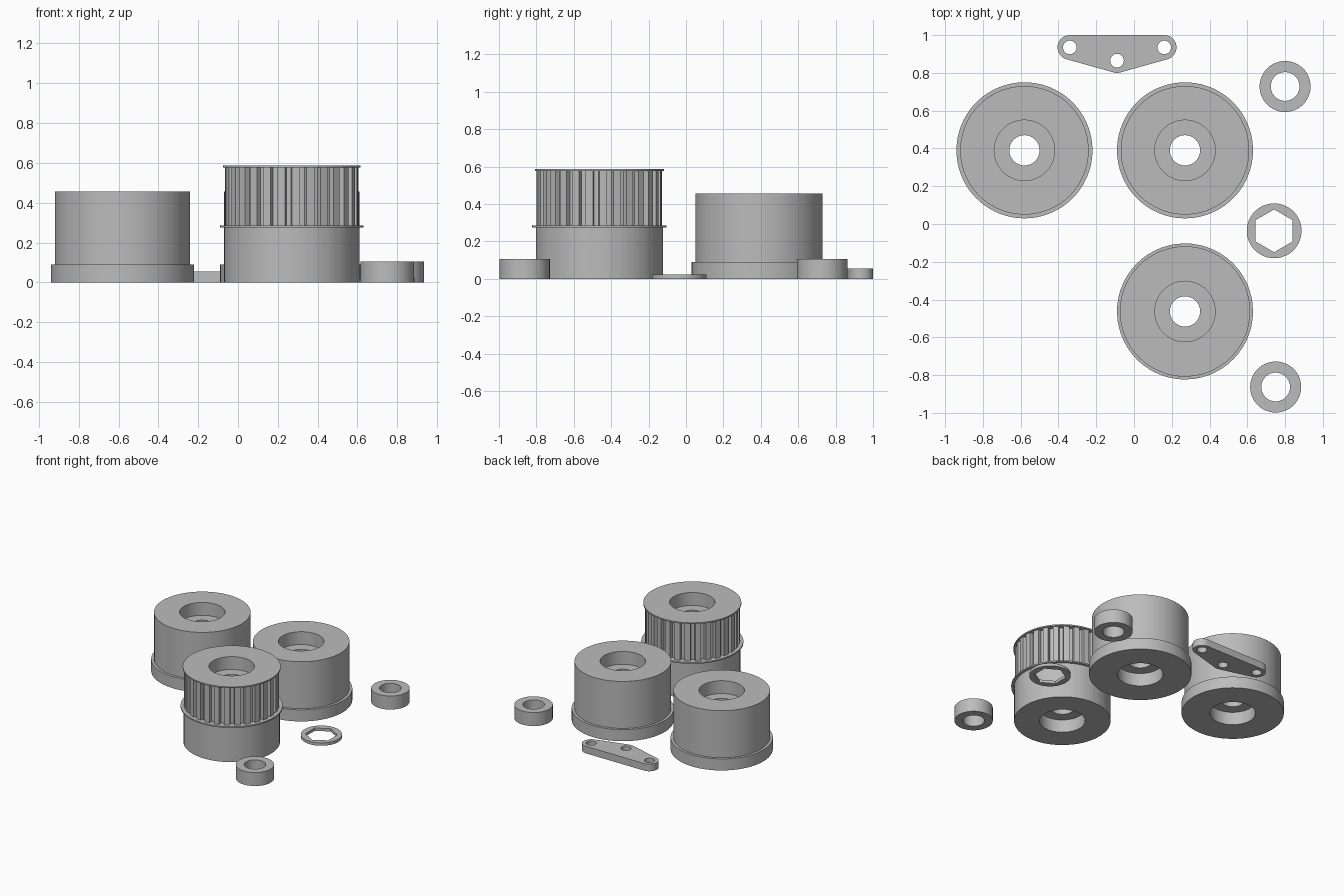
import bpy, bmesh, math
from mathutils import Vector

if "Cube" in bpy.data.objects:
    bpy.data.objects.remove(bpy.data.objects["Cube"])

grey = bpy.data.materials.new("plain grey")
grey.diffuse_color = (0.5, 0.5, 0.5, 1)
grey.use_nodes = True
grey.node_tree.nodes["Principled BSDF"].inputs["Base Color"].default_value = grey.diffuse_color


def finish(name, bm, loc):
    bmesh.ops.recalc_face_normals(bm, faces=bm.faces[:])
    me = bpy.data.meshes.new(name)
    bm.to_mesh(me)
    bm.free()
    me.materials.append(grey)
    ob = bpy.data.objects.new(name, me)
    ob.location = (loc[0], loc[1], 0)
    bpy.context.collection.objects.link(ob)
    bpy.ops.object.select_all(action='DESELECT')
    ob.select_set(True)
    bpy.context.view_layer.objects.active = ob
    bpy.ops.object.shade_smooth_by_angle(angle=math.radians(25))
    return ob


def lathe(name, profile, loc, angles):
    """Revolve a closed (radius, z) profile; radius may be a function of the segment index."""
    bm = bmesh.new()
    rings = []
    for r, z in profile:
        ring = []
        for i, a in enumerate(angles):
            rad = r(i) if callable(r) else r
            ring.append(bm.verts.new((rad * math.cos(a), rad * math.sin(a), z)))
        rings.append(ring)
    n = len(angles)
    for k, ring in enumerate(rings):
        nxt = rings[(k + 1) % len(rings)]
        for i in range(n):
            j = (i + 1) % n
            bm.faces.new((ring[i], ring[j], nxt[j], nxt[i]))
    return finish(name, bm, loc)


def even(n):
    return [2 * math.pi * i / n for i in range(n)]


def bore(height):
    """Bearing seats at both ends joined by a narrower shaft hole, listed top down."""
    seat, hole, depth = 0.16, 0.08, 0.10
    return [(seat, height), (seat, height - depth), (hole, height - depth),
            (hole, depth), (seat, depth), (seat, 0)]


# Two smooth idler pulleys with a bottom flange
for name, loc in (("left_idler", (-0.58, 0.39)), ("right_idler", (0.27, 0.39))):
    lathe(name, [(0.36, 0), (0.36, 0.09), (0.34, 0.09), (0.34, 0.455)] + bore(0.455),
          loc, even(96))

# Toothed pulley: four angular steps per tooth
TEETH = 28
steps = [0.0, 0.54, 0.60, 0.94]
tooth_angles = [2 * math.pi * (t + s) / TEETH for t in range(TEETH) for s in steps]


def tooth(i):
    return 0.335 if i % 4 < 2 else 0.308


lathe("toothed_pulley",
      [(0.34, 0), (0.34, 0.275), (0.36, 0.275), (0.36, 0.285), (tooth, 0.285),
       (tooth, 0.577), (0.345, 0.577), (0.345, 0.587)] + bore(0.587),
      (0.27, -0.463), tooth_angles)

# Two spacer rings
for name, loc in (("back_spacer", (0.80, 0.728)), ("front_spacer", (0.75, -0.863))):
    lathe(name, [(0.135, 0), (0.135, 0.105), (0.076, 0.105), (0.076, 0)], loc, even(64))


# Thin ring with a hexagonal opening, corners pointing along y
def hexagon(i):
    a = 2 * math.pi * i / 72
    off = (a + math.pi / 6) % (math.pi / 3) - math.pi / 6
    return 0.098 / math.cos(off)


lathe("hex_ring", [(0.145, 0), (0.145, 0.022), (hexagon, 0.022), (hexagon, 0)],
      (0.742, -0.036), even(72))

# Three-hole lever plate: rounded hull around the holes, then holes cut through
centres = [(-0.25, 0.0), (0.25, 0.0), (0.0, -0.07)]
THICK = 0.055
bm = bmesh.new()
for cx, cy in centres:
    for a in even(48):
        for z in (0, THICK):
            bm.verts.new((cx + 0.065 * math.cos(a), cy + 0.065 * math.sin(a), z))
hull = bmesh.ops.convex_hull(bm, input=bm.verts[:])
junk = {g for g in hull["geom_interior"] + hull["geom_unused"]
        if isinstance(g, bmesh.types.BMVert)}
bmesh.ops.delete(bm, geom=list(junk), context='VERTS')
bmesh.ops.dissolve_limit(bm, angle_limit=0.01, verts=bm.verts[:], edges=bm.edges[:])
lever = finish("lever_plate", bm, (-0.09, 0.935))

for k, (cx, cy) in enumerate(centres):
    bpy.ops.mesh.primitive_cylinder_add(vertices=32, radius=0.036, depth=0.3,
                                        location=(cx - 0.09, cy + 0.935, 0.02))
    cutter = bpy.context.object
    cutter.name = "hole_cutter_%d" % k
    mod = lever.modifiers.new("hole", 'BOOLEAN')
    mod.operation, mod.solver, mod.object = 'DIFFERENCE', 'EXACT', cutter
    bpy.context.view_layer.objects.active = lever
    bpy.ops.object.modifier_apply(modifier=mod.name)
    bpy.data.objects.remove(cutter)
